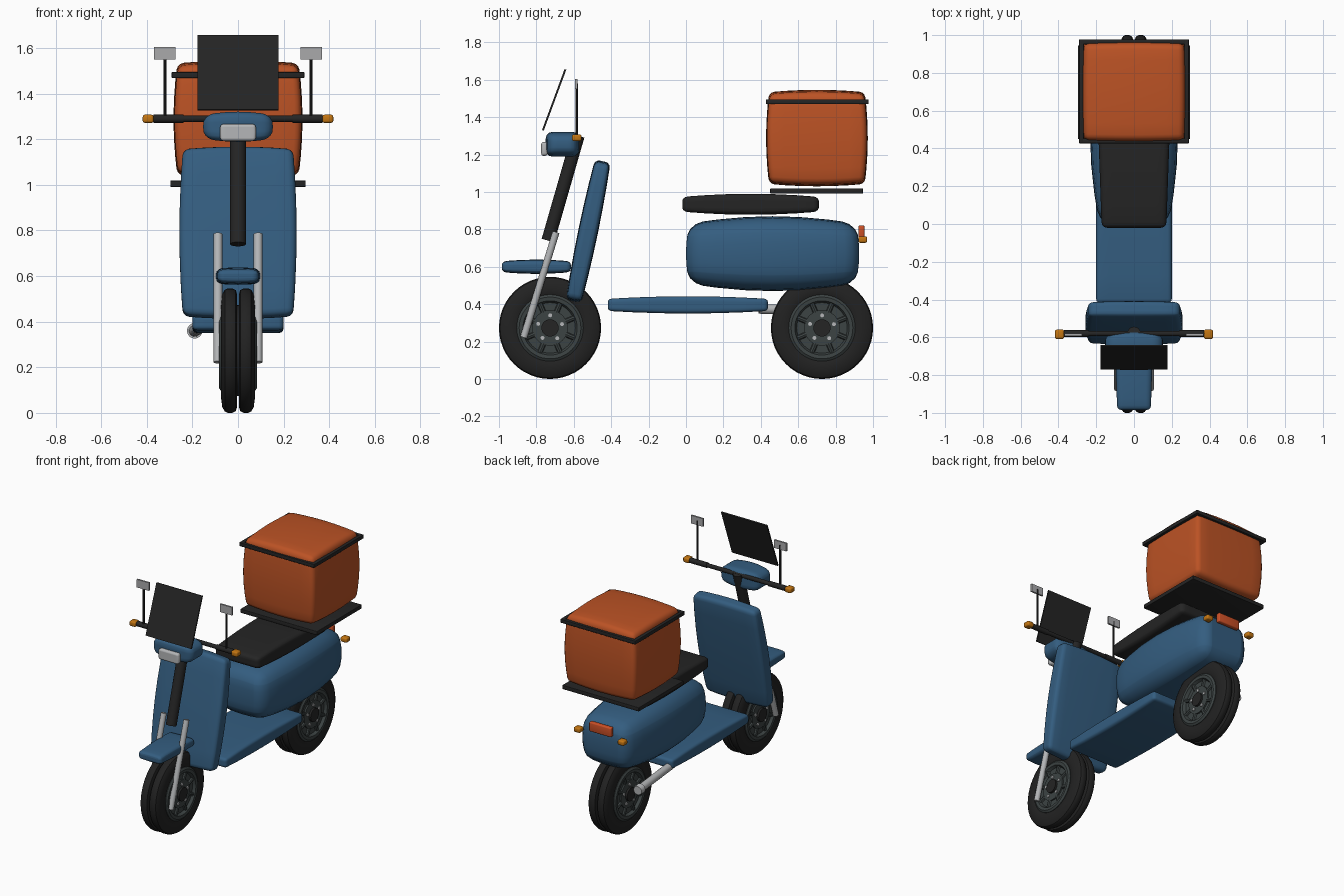
import bpy, bmesh, math
from mathutils import Vector, Matrix

default = bpy.data.objects.get("Cube")
if default:
    bpy.data.objects.remove(default, do_unlink=True)


def material(name, rgb):
    m = bpy.data.materials.new(name)
    m.use_nodes = True
    col = (*rgb, 1)
    m.diffuse_color = col
    bsdf = m.node_tree.nodes["Principled BSDF"]
    bsdf.inputs["Base Color"].default_value = col
    bsdf.inputs["Roughness"].default_value = 0.6
    return m


BLUE = material("blue paint", (0.034, 0.11, 0.215))
ORANGE = material("orange box", (0.5, 0.085, 0.018))
BLACK = material("black plastic", (0.018, 0.018, 0.018))
RUBBER = material("tyre rubber", (0.016, 0.016, 0.016))
RIM = material("rim grey", (0.045, 0.056, 0.056))
SILVER = material("silver metal", (0.46, 0.47, 0.48))
MIRROR = material("mirror grey", (0.4, 0.4, 0.41))
AMBER = material("amber lamp", (0.55, 0.18, 0.006))
RED = material("tail lamp", (0.6, 0.08, 0.02))


def finish(name, bm, mat, angle=35):
    bmesh.ops.recalc_face_normals(bm, faces=bm.faces[:])
    me = bpy.data.meshes.new(name)
    bm.to_mesh(me)
    bm.free()
    me.materials.append(mat)
    ob = bpy.data.objects.new(name, me)
    bpy.context.collection.objects.link(ob)
    bpy.ops.object.select_all(action='DESELECT')
    ob.select_set(True)
    bpy.context.view_layer.objects.active = ob
    bpy.ops.object.shade_smooth_by_angle(angle=math.radians(angle))
    return ob


def block(name, centre, half, mat, bevel=0.0, bulge=None, taper=0.0, tilt=0.0):
    """Rounded box. bulge {"yz": k}: going out along y, z shrinks by k. taper widens x to the rear."""
    bm = bmesh.new()
    bmesh.ops.create_cube(bm, size=2)
    bmesh.ops.scale(bm, vec=half, verts=bm.verts[:])
    if bevel:
        bmesh.ops.bevel(bm, geom=bm.edges[:], offset=bevel, segments=3, profile=0.5, affect='EDGES')
    if bulge or taper:
        for axis in range(3):
            normal = Vector([float(axis == i) for i in range(3)])
            for step in (-0.66, -0.33, 0, 0.33, 0.66):
                bmesh.ops.bisect_plane(bm, geom=bm.verts[:] + bm.edges[:] + bm.faces[:],
                                       plane_co=normal * half[axis] * step, plane_no=normal)
        for v in bm.verts:
            unit = [v.co[i] / half[i] for i in range(3)]
            for key, k in (bulge or {}).items():
                along, across = ("xyz".index(c) for c in key)
                v.co[across] *= 1 - k * unit[along] ** 2
            v.co.x *= 1 + taper * unit[1]
    bm.transform(Matrix.Translation(centre) @ Matrix.Rotation(math.radians(tilt), 4, 'X'))
    return finish(name, bm, mat)


def tube(name, a, b, radius, mat, end_radius=None, sides=16):
    a, b = Vector(a), Vector(b)
    bm = bmesh.new()
    turn = (b - a).to_track_quat('Z', 'Y').to_matrix().to_4x4()
    bmesh.ops.create_cone(bm, cap_ends=True, segments=sides, radius1=radius,
                          radius2=end_radius or radius, depth=(b - a).length,
                          matrix=Matrix.Translation((a + b) / 2) @ turn)
    return finish(name, bm, mat)


def lathe(name, half_profile, centre, mat, steps=48):
    """Spin a mirrored (x, radius) profile round the axle."""
    profile = [(-x, r) for x, r in half_profile] + [p for p in reversed(half_profile)]
    bm = bmesh.new()
    verts = [bm.verts.new((x, 0, r)) for x, r in profile]
    edges = [bm.edges.new(pair) for pair in zip(verts, verts[1:])]
    edges.append(bm.edges.new((verts[-1], verts[0])))
    bmesh.ops.spin(bm, geom=verts + edges, cent=(0, 0, 0), axis=(1, 0, 0),
                   angle=math.tau, steps=steps)
    bmesh.ops.remove_doubles(bm, verts=bm.verts[:], dist=0.0001)
    bm.transform(Matrix.Translation(centre))
    return finish(name, bm, mat)


def wheel(prefix, y):
    c = Vector((0, y, 0.273))
    # Twin-ribbed tyre, dished rim and hub
    lathe(prefix + "_tyre", [(0.06, 0.16), (0.07, 0.172), (0.074, 0.21), (0.069, 0.248), (0.058, 0.267),
                             (0.045, 0.273), (0.025, 0.273), (0.01, 0.266), (0.005, 0.25), (0.005, 0.2)], c, RUBBER)
    lathe(prefix + "_rim", [(0.062, 0.03), (0.062, 0.135), (0.081, 0.145), (0.083, 0.165), (0.074, 0.178),
                            (0.055, 0.178)], c, RIM)
    tube(prefix + "_rim_plate", c - Vector((0.072, 0, 0)), c + Vector((0.072, 0, 0)), 0.095, RIM, sides=32)
    tube(prefix + "_hub", c - Vector((0.086, 0, 0)), c + Vector((0.086, 0, 0)), 0.046, BLACK, sides=24)
    # Spokes and bolts
    for i in range(8):
        a = math.tau * (i + 0.5) / 8
        out = Vector((0, math.cos(a), math.sin(a)))
        for s in (-0.062, 0.062):
            side = Vector((s, 0, 0))
            tube(f"{prefix}_spoke", c + side + out * 0.09, c + side + out * 0.15, 0.014, RIM, sides=8)
    for i in range(5):
        a = math.tau * i / 5 + 0.3
        p = c + Vector((0, math.cos(a), math.sin(a))) * 0.067
        tube(f"{prefix}_bolt", p - Vector((0.079, 0, 0)), p + Vector((0.079, 0, 0)), 0.011, SILVER, sides=8)


wheel("front", -0.727)
wheel("rear", 0.727)

# Blue bodywork
block("leg_shield", (0, -0.523, 0.79), (0.257, 0.053, 0.382), BLUE, 0.03,
      {"zx": 0.06, "zy": 0.2, "xz": 0.03, "xy": 0.1}, tilt=-11.7)
block("front_fender", (0, -0.8, 0.6), (0.095, 0.185, 0.038), BLUE, 0.025,
      {"yz": 0.25, "xz": 0.15}, taper=0.06)
block("floorboard", (0, 0.01, 0.396), (0.2, 0.428, 0.046), BLUE, 0.022, {"yz": 0.3})
block("rear_body", (0, 0.463, 0.67), (0.232, 0.463, 0.2), BLUE, 0.075,
      {"yz": 0.2, "yx": 0.22, "zx": 0.12, "xz": 0.1, "zy": 0.04})
block("headlight_housing", (0, -0.66, 1.255), (0.153, 0.09, 0.066), BLUE, 0.035,
      {"xz": 0.2, "xy": 0.2, "zx": 0.08})
block("headlight_lens", (0, -0.757, 1.23), (0.08, 0.017, 0.037), SILVER, 0.012, {"zx": 0.06})

# Seat, rack and cargo box
block("seat", (0, 0.345, 0.934), (0.184, 0.365, 0.056), BLACK, 0.03, {"yz": 0.3}, taper=0.07)
block("rack", (0, 0.698, 1.005), (0.297, 0.248, 0.014), BLACK, 0.004)
block("cargo_box", (0, 0.7, 1.288), (0.283, 0.272, 0.258), ORANGE, 0.03,
      {"zx": 0.06, "zy": 0.06, "xz": 0.05, "yz": 0.05, "xy": 0.02, "yx": 0.02})
for s in (-1, 1):
    block("box_band_side", (s * 0.278, 0.702, 1.482), (0.013, 0.275, 0.013), BLACK, 0.004)
    block("box_band_end", (0, 0.702 + s * 0.262, 1.482), (0.29, 0.013, 0.013), BLACK, 0.004)

# Steering column, handlebar and screen
tube("steering_column", (0, -0.738, 0.74), (0, -0.577, 1.3), 0.035, BLACK)
tube("handlebar", (-0.38, -0.58, 1.29), (0.38, -0.58, 1.29), 0.014, BLACK)
block("windscreen", (0, -0.705, 1.492), (0.177, 0.005, 0.174), BLACK, tilt=-20.3)

# Paired parts
for s, side in ((1, "left"), (-1, "right")):
    tube(side + "_grip", (s * 0.24, -0.58, 1.29), (s * 0.37, -0.58, 1.29), 0.018, BLACK)
    tube(side + "_fork", (s * 0.088, -0.868, 0.222), (s * 0.088, -0.695, 0.785), 0.019, SILVER)
    tube(side + "_mirror_stem", (s * 0.32, -0.585, 1.29), (s * 0.32, -0.585, 1.58), 0.007, BLACK, sides=8)
    block(side + "_mirror", (s * 0.322, -0.587, 1.577), (0.047, 0.006, 0.028), MIRROR)
    block(side + "_front_indicator", (s * 0.394, -0.584, 1.29), (0.024, 0.025, 0.018), AMBER, 0.01)
    block(side + "_rear_indicator", (s * 0.17, 0.945, 0.745), (0.025, 0.024, 0.017), AMBER, 0.01)

# Tail lamp and exhaust
block("tail_lamp", (0, 0.938, 0.788), (0.085, 0.016, 0.033), RED, 0.008)
tube("exhaust_pipe", (-0.165, 0.39, 0.375), (-0.19, 0.78, 0.36), 0.026, SILVER)
tube("exhaust_tip", (-0.19, 0.77, 0.36), (-0.192, 0.81, 0.359), 0.034, SILVER, end_radius=0.03)
